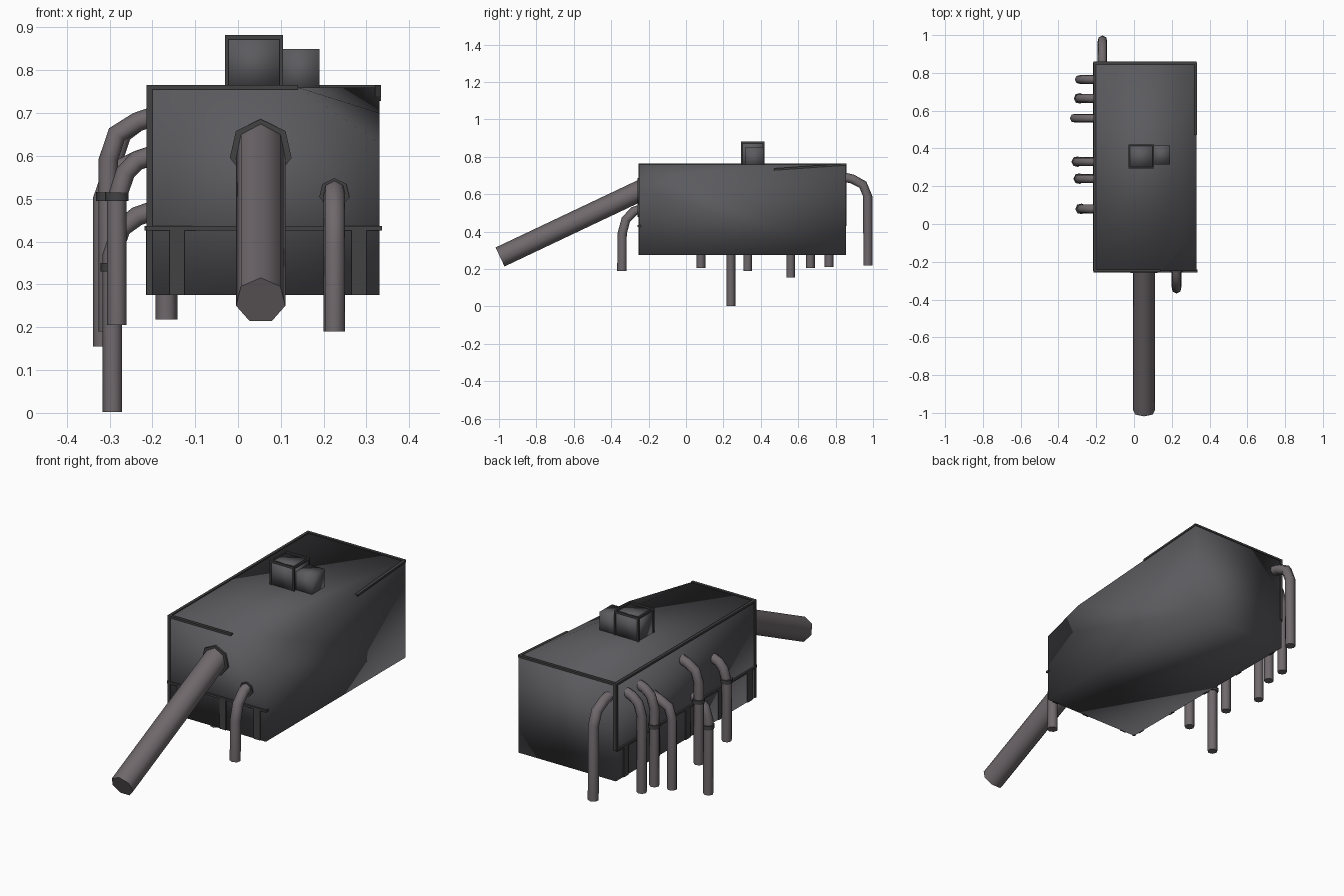
import bpy, bmesh, math
from mathutils import Vector

if "Cube" in bpy.data.objects:
    bpy.data.objects.remove(bpy.data.objects["Cube"])


def material(name, c):
    m = bpy.data.materials.new(name)
    m.diffuse_color = (*c, 1)
    m.use_nodes = True
    m.node_tree.nodes["Principled BSDF"].inputs["Base Color"].default_value = m.diffuse_color
    return m


HULL = material("hull_grey", (0.105, 0.105, 0.115))
TRIM = material("trim_dark", (0.055, 0.055, 0.055))
PIPE = material("pipe_metal", (0.16, 0.14, 0.15))


def finish(name, bm, mat, smooth=None):
    bmesh.ops.recalc_face_normals(bm, faces=bm.faces)
    me = bpy.data.meshes.new(name)
    bm.to_mesh(me)
    bm.free()
    ob = bpy.data.objects.new(name, me)
    bpy.context.collection.objects.link(ob)
    me.materials.append(mat)
    if smooth == "all":
        me.polygons.foreach_set("use_smooth", [True] * len(me.polygons))
    elif smooth:
        bpy.context.view_layer.objects.active = ob
        ob.select_set(True)
        bpy.ops.object.shade_smooth_by_angle(angle=math.radians(smooth))
        ob.select_set(False)
    return ob


def box(name, lo, hi, mat=TRIM, smooth=None):
    bm = bmesh.new()
    bmesh.ops.create_cube(bm, size=1)
    for v in bm.verts:
        v.co = [l + (c + 0.5) * (h - l) for l, h, c in zip(lo, hi, v.co)]
    return finish(name, bm, mat, smooth)


def tube(name, path, r, mat=PIPE, sides=7, upright_ends=False):
    """Sweep a regular polygon along a path lying in a vertical plane."""
    p = [Vector(q) for q in path]
    d = p[-1] - p[0]
    side = Vector((-d.y, d.x, 0)).normalized()
    bm = bmesh.new()
    rings = []
    for i, q in enumerate(p):
        t = (p[min(i + 1, len(p) - 1)] - p[max(i - 1, 0)]).normalized()
        if upright_ends:
            t = Vector((d.x, d.y, 0)).normalized()
        up = t.cross(side)
        if up.z < 0 or (abs(up.z) < 0.05 and up.dot(Vector((d.x, d.y, 0))) < 0):
            up = -up
        rings.append([bm.verts.new(q + r * (math.sin(a) * side + math.cos(a) * up))
                      for a in (k * math.tau / sides for k in range(sides))])
    for a, b in zip(rings, rings[1:]):
        for k in range(sides):
            j = (k + 1) % sides
            bm.faces.new((a[k], a[j], b[j], b[k]))
    bm.faces.new(rings[0])
    bm.faces.new(rings[-1])
    return finish(name, bm, mat, 60)


# Hull: closed box whose top slopes away at the front right corner
bm = bmesh.new()
B = [bm.verts.new((x, y, 0.275)) for x, y in
     ((-0.21, -0.25), (0.33, -0.25), (0.33, 0.855), (-0.21, 0.855))]
T = [bm.verts.new(c) for c in
     ((-0.21, -0.25, 0.76), (0.14, -0.25, 0.76), (0.33, -0.25, 0.63),
      (0.33, -0.02, 0.70), (0.33, 0.855, 0.76), (-0.21, 0.855, 0.76))]
for f in ((B[0], B[3], B[2], B[1]), (B[0], B[1], T[2], T[1], T[0]),
          (B[1], B[2], T[4], T[3], T[2]), (B[2], B[3], T[5], T[4]),
          (B[3], B[0], T[0], T[5]), (T[0], T[1], T[4], T[5]),
          (T[1], T[3], T[4]), (T[1], T[2], T[3])):
    bm.faces.new(f)
finish("hull", bm, HULL, "all")

# Edge trims around the hull
e = 0.004
box("trim_top_front", (-0.21 - e, -0.25 - e, 0.755), (0.14, -0.24, 0.765))
box("trim_top_left", (-0.21 - e, -0.25, 0.755), (-0.2, 0.855, 0.765))
box("trim_top_back", (-0.21 - e, 0.845, 0.755), (0.33, 0.855 + e, 0.765))
right = box("trim_top_right", (0.32, 0.47, 0.755), (0.33 + e, 0.855, 0.765))
for v in right.data.vertices:
    v.co.z -= (0.855 - v.co.y) * 0.07
box("trim_corner_front", (-0.21 - e, -0.25 - e, 0.275), (-0.2, -0.24, 0.76))
box("trim_corner_back", (-0.21 - e, 0.845, 0.43), (-0.2, 0.855 + e, 0.76))
box("trim_belt_front", (-0.21 - e, -0.258, 0.426), (0.336, -0.24, 0.436))
box("trim_belt_left", (-0.218, -0.25, 0.426), (-0.2, 0.855, 0.436))

# Lower vertical straps
for i, (a, b) in enumerate(((-0.16, -0.125), (0.075, 0.11), (0.265, 0.3))):
    box(f"strap_front_{i}", (a, -0.255, 0.275), (b, -0.245, 0.43))
for i, y in enumerate((-0.2, 0.03, 0.29, 0.53, 0.78)):
    box(f"strap_left_{i}", (-0.215, y - 0.018, 0.275), (-0.205, y + 0.018, 0.43))

# Roof boxes with a rim
box("roof_box_main", (-0.026, 0.298, 0.75), (0.101, 0.417, 0.874), HULL, "all")
box("roof_box_side", (0.1, 0.315, 0.74), (0.19, 0.415, 0.85), HULL, "all")
for i, y in enumerate((0.294, 0.413)):
    box(f"roof_rim_x_{i}", (-0.03, y, 0.872), (0.105, y + 0.008, 0.882))
for i, x in enumerate((-0.03, 0.097)):
    box(f"roof_rim_y_{i}", (x, 0.294, 0.872), (x + 0.008, 0.421, 0.882))
    for j, y in enumerate((0.294, 0.413)):
        box(f"roof_post_{i}{j}", (x, y, 0.75), (x + 0.008, y + 0.008, 0.876))

# Long sloping chute at the front and its collar
tube("chute", [(0.053, -0.22, 0.628), (0.053, -0.993, 0.262)], 0.059)
tube("chute_collar", [(0.053, -0.24, 0.612), (0.053, -0.26, 0.612)], 0.074, TRIM)

# Bent pipes: front and back
tube("front_pipe", [(0.225, -0.24, 0.52), (0.225, -0.275, 0.51), (0.225, -0.32, 0.465),
                    (0.225, -0.34, 0.39), (0.225, -0.342, 0.19)], 0.026)
tube("front_pipe_collar", [(0.225, -0.245, 0.512), (0.225, -0.258, 0.512)], 0.036, TRIM)
tube("back_pipe", [(-0.167, 0.845, 0.69), (-0.167, 0.89, 0.68), (-0.167, 0.945, 0.65),
                   (-0.167, 0.97, 0.59), (-0.167, 0.972, 0.218)], 0.026)

# Left side pipes: y, outer x, wall height, foot height, ring height
for i, (y, x, top, foot, ring) in enumerate((
        (0.765, -0.29, 0.69, 0.21, None), (0.665, -0.29, 0.69, 0.205, 0.505),
        (0.56, -0.315, 0.60, 0.155, None), (0.33, -0.302, 0.69, 0.19, 0.505),
        (0.24, -0.292, 0.47, 0.002, 0.34), (0.08, -0.282, 0.6, 0.205, 0.505))):
    tube(f"left_pipe_{i}", [(-0.2, y, top), (-0.235, y, top - 0.012),
                            (x + 0.02, y, top - 0.04), (x, y, top - 0.1),
                            (x, y, foot)], 0.024)
    if ring:
        tube(f"left_pipe_ring_{i}", [(x, y, ring + 0.01), (x - 0.0001, y, ring - 0.01)],
             0.029, TRIM)
